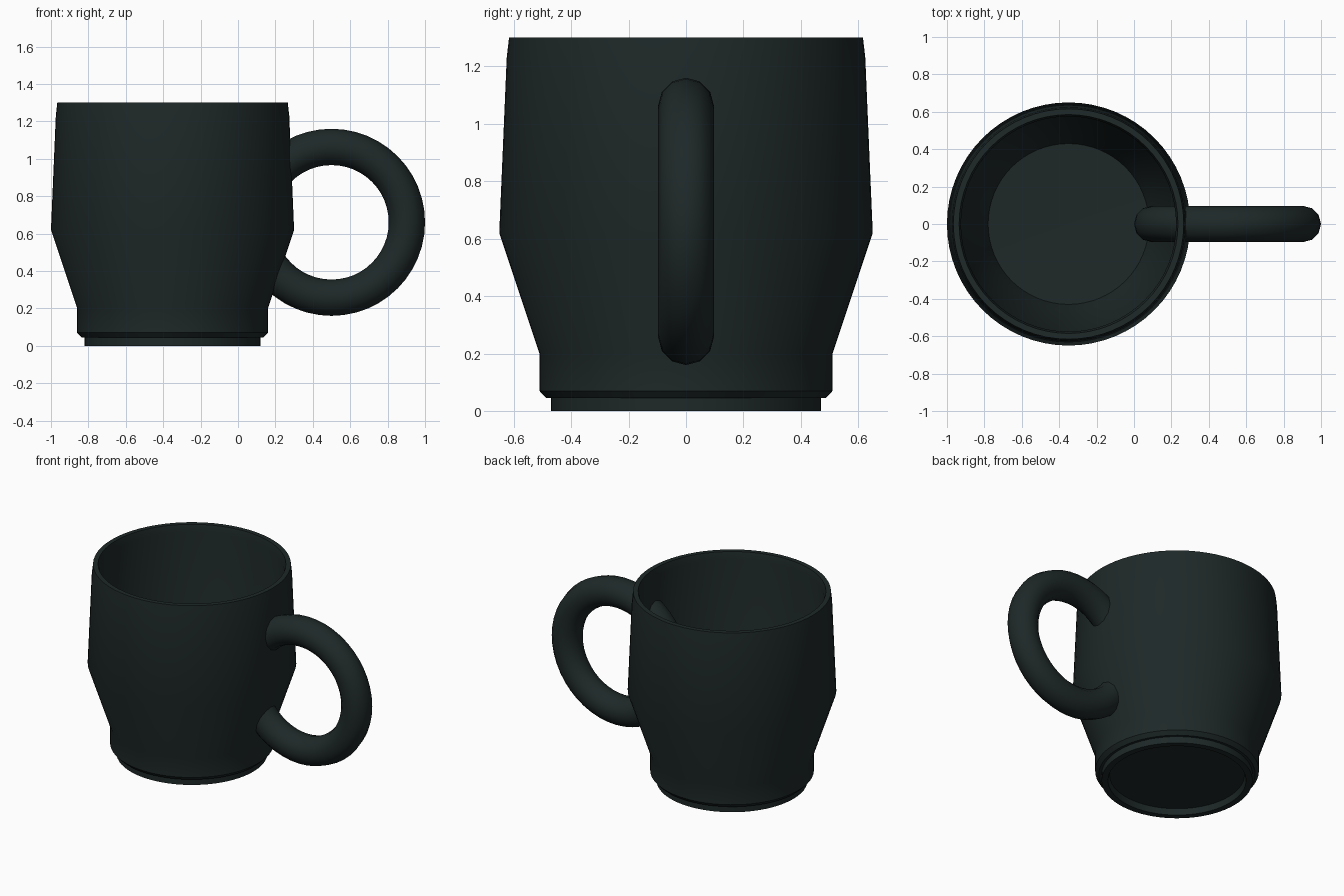
import bpy, bmesh
from math import radians, tau
from mathutils import Matrix

if "Cube" in bpy.data.objects:
    bpy.data.objects.remove(bpy.data.objects["Cube"])

CUP_X = -0.35


def smooth(obj, angle):
    bpy.ops.object.select_all(action='DESELECT')
    obj.select_set(True)
    bpy.context.view_layer.objects.active = obj
    bpy.ops.object.shade_smooth_by_angle(angle=radians(angle))


def lathe(name, profile, steps):
    bm = bmesh.new()
    verts = [bm.verts.new((r, 0, z)) for r, z in profile]
    edges = [bm.edges.new(pair) for pair in zip(verts, verts[1:])]
    bmesh.ops.spin(bm, geom=verts + edges, cent=(0, 0, 0), axis=(0, 0, 1),
                   angle=tau, steps=steps, use_duplicate=False)
    bmesh.ops.remove_doubles(bm, verts=bm.verts, dist=0.0005)
    bmesh.ops.recalc_face_normals(bm, faces=bm.faces)
    mesh = bpy.data.meshes.new(name)
    bm.to_mesh(mesh)
    bm.free()
    obj = bpy.data.objects.new(name, mesh)
    bpy.context.collection.objects.link(obj)
    return obj


glaze = bpy.data.materials.new("dark_glaze")
glaze.diffuse_color = (0.013, 0.021, 0.021, 1)
glaze.use_nodes = True
glaze.node_tree.nodes["Principled BSDF"].inputs["Base Color"].default_value = glaze.diffuse_color

# Hollow body with foot ring: underside, outer wall, rim, inner wall, floor
body = lathe("cup_body", [
    (0, 0.04), (0.42, 0.04), (0.43, 0), (0.47, 0), (0.47, 0.045),
    (0.487, 0.045), (0.51, 0.07), (0.51, 0.2), (0.65, 0.62),
    (0.624, 1.23), (0.616, 1.3), (0.585, 1.3), (0.575, 1.25),
    (0.60, 0.62), (0.46, 0.21), (0.43, 0.11), (0, 0.1)], 64)
body.location.x = CUP_X
smooth(body, 40)

# Handle: a full ring whose inner part passes through the cup wall
bpy.ops.mesh.primitive_torus_add(
    major_radius=0.403, minor_radius=0.097, major_segments=48,
    minor_segments=12, location=(0.5, 0, 0.66), rotation=(radians(90), 0, 0))
handle = bpy.context.object
handle.name = "handle"
smooth(handle, 60)

for part in (body, handle):
    part.data.materials.append(glaze)
